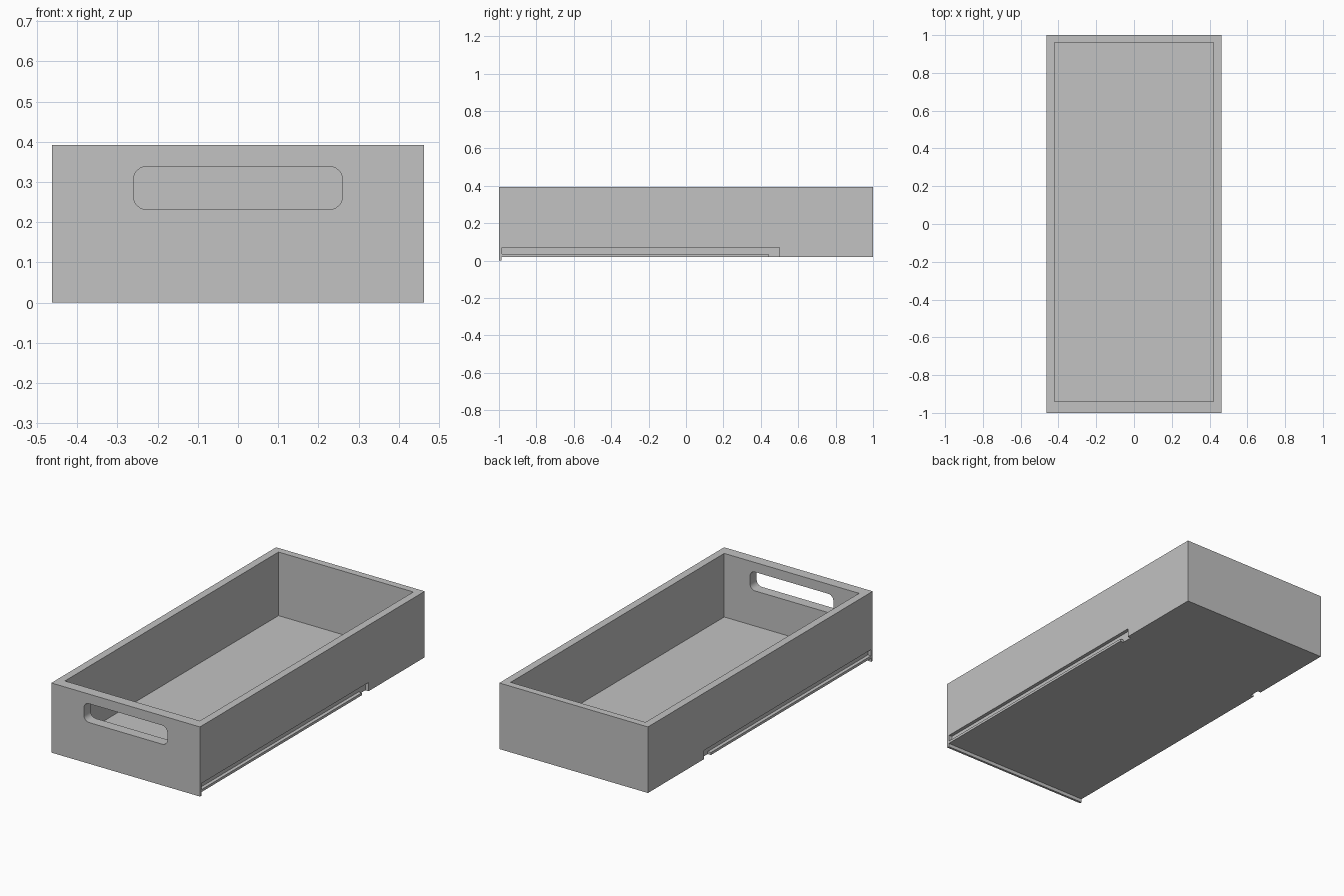
import bpy
import bmesh
import math
from mathutils import Vector

if "Cube" in bpy.data.objects:
    bpy.data.objects.remove(bpy.data.objects["Cube"])

# Main dimensions
HALF_W, TOP, BASE = 0.463, 0.392, 0.02
FLOOR = 0.034
GROOVE_DEPTH = 0.02

grey = bpy.data.materials.new("plain_grey")
grey.use_nodes = True
colour = (0.54, 0.54, 0.54, 1)
grey.diffuse_color = colour
grey.node_tree.nodes["Principled BSDF"].inputs["Base Color"].default_value = colour


def prism(name, outline, offset):
    """Extrude a closed outline of 3D points by an offset."""
    bm = bmesh.new()
    face = bm.faces.new([bm.verts.new(p) for p in outline])
    extruded = bmesh.ops.extrude_face_region(bm, geom=[face])["geom"]
    verts = [v for v in extruded if isinstance(v, bmesh.types.BMVert)]
    bmesh.ops.translate(bm, verts=verts, vec=Vector(offset))
    bmesh.ops.recalc_face_normals(bm, faces=bm.faces)
    mesh = bpy.data.meshes.new(name)
    bm.to_mesh(mesh)
    bm.free()
    mesh.materials.append(grey)
    obj = bpy.data.objects.new(name, mesh)
    bpy.context.collection.objects.link(obj)
    return obj


def side_prism(name, profile, x0, x1):
    """Extrude a (y, z) profile across x."""
    return prism(name, [(x0, y, z) for y, z in profile], (x1 - x0, 0, 0))


def cut(target, cutter):
    mod = target.modifiers.new("cut", 'BOOLEAN')
    mod.operation = 'DIFFERENCE'
    mod.solver = 'EXACT'
    mod.object = cutter
    bpy.context.view_layer.objects.active = target
    bpy.ops.object.modifier_apply(modifier=mod.name)
    bpy.data.objects.remove(cutter)


def rounded_rect(half_x, z0, z1, r, steps=6):
    """Points (x, z) of a rectangle with rounded corners."""
    centres = [(half_x - r, z1 - r), (r - half_x, z1 - r),
               (r - half_x, z0 + r), (half_x - r, z0 + r)]
    points = []
    for i, (cx, cz) in enumerate(centres):
        for s in range(steps + 1):
            a = math.pi / 2 * (i + s / steps)
            points.append((cx + r * math.cos(a), cz + r * math.sin(a)))
    return points


# Tray block with a lip hanging below the front edge
tray = side_prism("drawer_tray",
                  [(-1, 0), (-0.987, 0), (-0.987, BASE), (1, BASE), (1, TOP), (-1, TOP)],
                  -HALF_W, HALF_W)

# Open cavity
cut(tray, side_prism("cavity_cutter",
                     [(-0.94, FLOOR), (0.96, FLOOR), (0.96, 0.5), (-0.94, 0.5)],
                     -0.42, 0.42))

# Handle slot through the front wall
slot = [(x, -1.1, z) for x, z in rounded_rect(0.26, 0.232, 0.338, 0.032)]
cut(tray, prism("handle_cutter", slot, (0, 0.2, 0)))

# Runner grooves on both sides, open downward behind the rail
groove = [(-0.985, 0.034), (0.44, 0.034), (0.44, -0.05),
          (0.5, -0.05), (0.5, 0.069), (-0.985, 0.069)]
for side in (-1, 1):
    cut(tray, side_prism("groove_cutter", groove,
                         side * (HALF_W - GROOVE_DEPTH), side * (HALF_W + 0.1)))

# Smooth slot corners, sharp everywhere else
bpy.ops.object.select_all(action='DESELECT')
tray.select_set(True)
bpy.context.view_layer.objects.active = tray
bpy.ops.object.shade_smooth_by_angle(angle=math.radians(30))
